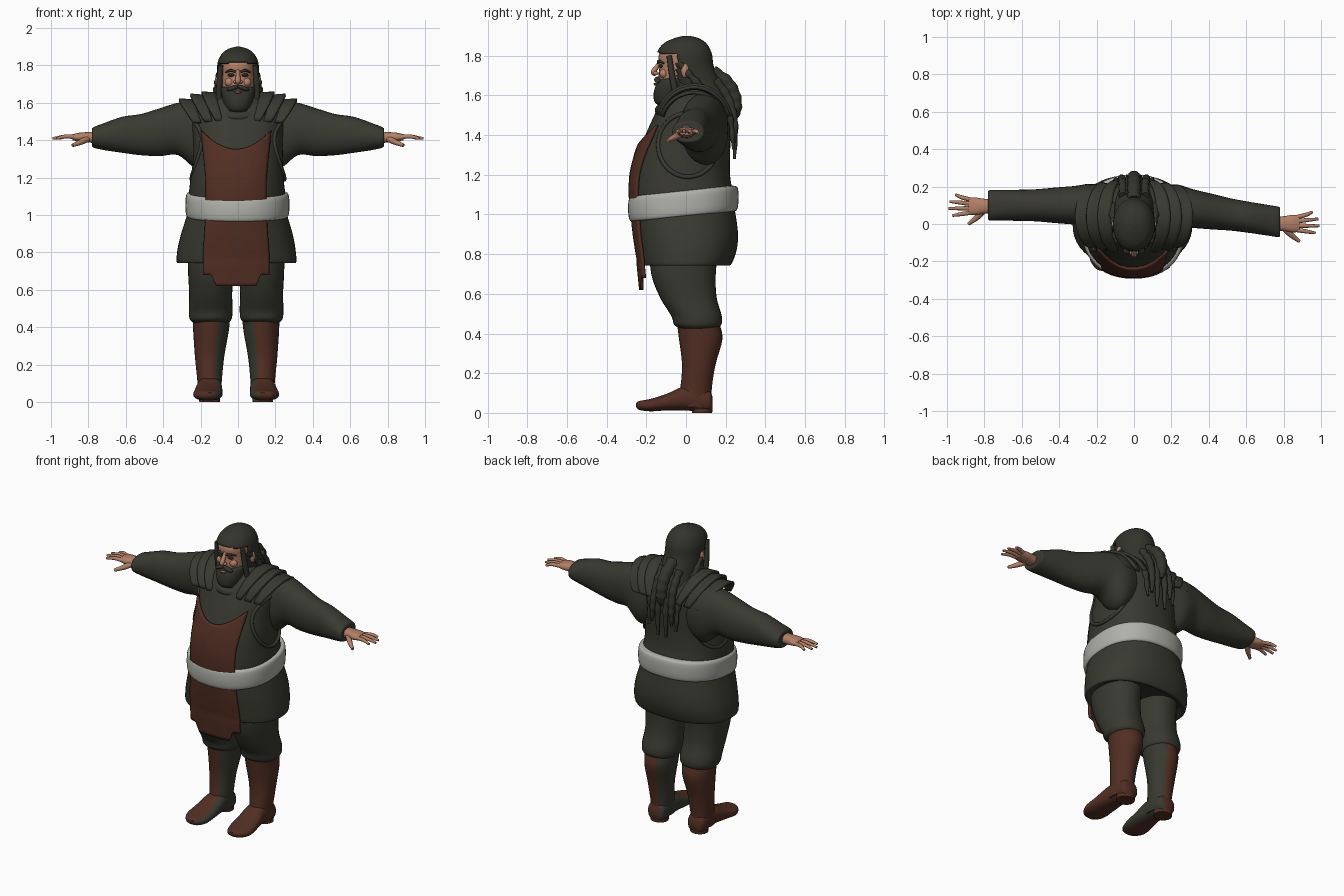
import bpy, bmesh, math
from mathutils import Vector, Matrix

if "Cube" in bpy.data.objects:
    bpy.data.objects.remove(bpy.data.objects["Cube"])


def material(name, rgb):
    m = bpy.data.materials.new(name)
    m.diffuse_color = (*rgb, 1)
    m.use_nodes = True
    m.node_tree.nodes["Principled BSDF"].inputs["Base Color"].default_value = m.diffuse_color
    return m


OLIVE = material("dark olive cloth", (0.040, 0.041, 0.030))
HAIR = material("dark hair", (0.034, 0.034, 0.026))
BROWN = material("brown leather", (0.085, 0.028, 0.017))
BELT = material("pale grey belt", (0.43, 0.44, 0.40))
SKIN = material("skin", (0.45, 0.215, 0.135))
EYE = material("dark eyes", (0.03, 0.018, 0.014))
LIP = material("lips", (0.26, 0.10, 0.075))


def spline(pts, k=5):
    """Catmull-Rom refinement of a list of tuples."""
    p = [Vector(q) for q in pts]
    p = [p[0] * 2 - p[1]] + p + [p[-1] * 2 - p[-2]]
    out = []
    for i in range(1, len(p) - 2):
        a, b, c, d = p[i - 1:i + 3]
        for j in range(k):
            t = j / k
            out.append(0.5 * (2 * b + (c - a) * t + (2 * a - 5 * b + 4 * c - d) * t * t
                              + (3 * b - a - 3 * c + d) * t ** 3))
    return out + [p[-2]]


def finish(name, bm, mats, angle=45):
    bmesh.ops.recalc_face_normals(bm, faces=bm.faces)
    me = bpy.data.meshes.new(name)
    bm.to_mesh(me)
    bm.free()
    for m in mats:
        me.materials.append(m)
    me.shade_smooth()
    me.set_sharp_from_angle(angle=math.radians(angle))
    ob = bpy.data.objects.new(name, me)
    bpy.context.collection.objects.link(ob)
    return ob


def solidify(ob, t, offset=0):
    m = ob.modifiers.new("thickness", 'SOLIDIFY')
    m.thickness, m.offset = t, offset
    return ob


def loft(name, rings, mat, axis='Z', n=2.0, seg=32, edit=None, mats=None, k=5):
    """Rings are (position along axis, centre 1, radius 1, low 2, high 2)."""
    bm = bmesh.new()
    loops = []
    for a, c, r, lo, hi in spline(rings, k):
        loop = []
        for i in range(seg):
            t = 2 * math.pi * i / seg
            u, v = [math.copysign(abs(f) ** (2 / n), f) for f in (math.cos(t), math.sin(t))]
            u, v = c + r * u, (lo + hi) / 2 + (hi - lo) / 2 * v
            loop.append(bm.verts.new({'Z': (u, v, a), 'X': (a, u, v), 'Y': (u, a, v)}[axis]))
        loops.append(loop)
    for A, B in zip(loops, loops[1:]):
        for i in range(seg):
            bm.faces.new((A[i], A[(i + 1) % seg], B[(i + 1) % seg], B[i]))
    bm.faces.new(loops[0])
    bm.faces.new(loops[-1])
    bmesh.ops.recalc_face_normals(bm, faces=bm.faces)
    if edit:
        edit(bm)
    return finish(name, bm, mats or [mat])


def grid(name, fn, nu, nv, mat):
    bm = bmesh.new()
    v = [[bm.verts.new(fn(i / nu, j / nv)) for j in range(nv + 1)] for i in range(nu + 1)]
    for i in range(nu):
        for j in range(nv):
            bm.faces.new((v[i][j], v[i + 1][j], v[i + 1][j + 1], v[i][j + 1]))
    return finish(name, bm, [mat])


def tube(name, pts, mat, bumps=0.0, k=6, cyclic=False):
    """Round strand; points are (x, y, z, radius); bumps give a braided outline."""
    cu = bpy.data.curves.new(name, 'CURVE')
    cu.dimensions, cu.bevel_depth, cu.bevel_resolution = '3D', 1.0, 3
    cu.use_fill_caps = True
    q = spline(pts, k)
    sp = cu.splines.new('POLY')
    sp.points.add(len(q) - 1)
    sp.use_cyclic_u = cyclic
    for i, (p, w) in enumerate(zip(sp.points, q)):
        p.co = (w[0], w[1], w[2], 1)
        p.radius = w[3] * (1 + bumps * math.sin(i * math.pi / 2))
    ob = bpy.data.objects.new(name, cu)
    bpy.context.collection.objects.link(ob)
    cu.materials.append(mat)
    bpy.ops.object.select_all(action='DESELECT')
    ob.select_set(True)
    bpy.context.view_layer.objects.active = ob
    bpy.ops.object.convert(target='MESH')
    bpy.context.object.data.shade_smooth()


def ball(name, loc, size, mat, rot=0):
    bm = bmesh.new()
    m = Matrix.Translation(loc) @ Matrix.Rotation(rot, 4, 'Y') @ Matrix.Diagonal((*size, 1))
    bmesh.ops.create_uvsphere(bm, u_segments=20, v_segments=12, radius=1, matrix=m)
    return finish(name, bm, [mat], 80)


# Torso and skirt
TORSO = [(0.98, -.005, .255, -.26, .235), (1.1, -.005, .258, -.272, .235), (1.2, -.005, .248, -.268, .222),
         (1.3, 0, .24, -.245, .222), (1.4, 0, .24, -.205, .225), (1.5, 0, .245, -.16, .222),
         (1.57, 0, .215, -.125, .2), (1.63, 0, .13, -.09, .15), (1.66, 0, .09, -.06, .11)]
SKIRT = [(.765, -.008, .27, -.18, .18), (.745, -.008, .305, -.21, .21), (.752, -.008, .32, -.225, .23),
         (.82, -.008, .315, -.238, .255), (.9, -.006, .298, -.25, .262), (1.0, -.005, .268, -.26, .25),
         (1.08, -.005, .25, -.26, .235)]
loft("tunic_torso", TORSO, OLIVE, n=2.3, seg=48)
loft("tunic_skirt", SKIRT, OLIVE, n=2.3, seg=48)


def front_y(rings, x, z):
    r = min(spline(rings, 12), key=lambda q: abs(q[0] - z))
    mid, half = (r[3] + r[4]) / 2, (r[4] - r[3]) / 2
    return mid - half * max(0, 1 - abs((x - r[1]) / r[2]) ** 2.3) ** (1 / 2.3)


# Belt, tilted lower at the front
def tilt(bm):
    for v in bm.verts:
        v.co.z += 0.1 * v.co.y


loft("belt", [(.99, -.003, .25, -.26, .235), (1.0, -.003, .273, -.284, .258), (1.055, -.003, .278, -.292, .265),
              (1.11, -.003, .273, -.286, .26), (1.122, -.003, .25, -.26, .235)], BELT, n=2.3, seg=48, edit=tilt)


# Leather apron: bib with scooped top, lower panel with notched corners
def bib(a, b):
    u = 2 * a - 1
    z = 1.04 + b * (.31 + .1 * u * u)
    x = -.01 + u * (.16 + .025 * max(0, (z - 1.2) / .25))
    return x, front_y(TORSO, x, z) - .01, z


def panel(a, b):
    u = 2 * a - 1
    low = .62 + .06 * min(1, max(0, (abs(u) - .62) / .12))
    z = 1.03 + b * (low - 1.03)
    x = -.01 + u * (.158 + .017 * min(1, b * 1.5))
    return x, front_y(SKIRT, x, max(z, .77)) - .012 + max(0, .74 - z) * .1, z


solidify(grid("apron_bib", bib, 24, 20, BROWN), .014)
solidify(grid("apron_panel", panel, 30, 20, BROWN), .014)

# Collar and scarf roll around the neck
for i, (z, r, t) in enumerate([(1.555, .118, .03), (1.59, .105, .026)]):
    pts = [(r * math.cos(a), .015 + (r + .025) * math.sin(a), z + .03 * math.sin(a), t)
           for a in [j * math.pi / 12 for j in range(25)]]
    tube(f"collar_roll_{i}", pts, OLIVE, k=2)

for s in (-1, 1):
    side = "left" if s < 0 else "right"

    # Trousers
    cx = s * .136 - .01
    loft(f"trouser_leg_{side}", [(.425, cx, .095, -.03, .15), (.445, cx, .112, -.06, .178), (.49, cx, .117, -.075, .18),
                                 (.58, cx, .115, -.13, .155), (.7, cx, .121, -.175, .15), (.88, cx, .124, -.19, .17)], OLIVE, n=2.2)

    # Boots with a dark inner panel
    def inner_panel(bm):
        for v in bm.verts:
            v.co.z = max(v.co.z, 0.0)
        for f in bm.faces:
            f.material_index = 1 if f.normal.x * s < -.35 else 0

    bx = s * .142 - .01
    loft(f"boot_shaft_{side}", [(.03, bx, .06, -.05, .128), (.12, bx, .066, -.03, .13), (.24, bx, .078, -.02, .148),
                                (.37, s * .135 - .01, .094, -.035, .183), (.45, s * .132 - .01, .1, -.045, .17)],
         BROWN, edit=inner_panel, mats=[BROWN, OLIVE])
    loft(f"boot_foot_{side}", [(.134, bx, .035, .02, .08), (.11, bx, .058, .003, .12), (0, bx, .066, .012, .135),
                               (-.1, bx + s * .006, .075, .012, .095), (-.18, bx + s * .01, .076, .008, .07),
                               (-.235, bx + s * .006, .05, .015, .06), (-.252, bx, .02, .03, .05)],
         BROWN, 'Y', n=2.4, edit=inner_panel, mats=[BROWN, OLIVE])
    loft(f"boot_heel_{side}", [(0, bx, .055, .03, .132), (.022, bx, .056, .028, .134)], BROWN, k=1)

    # Sleeves; the right arm sweeps slightly forward
    cy = lambda x: .1 - (max(0, min(x, .8) - .2) * .155 if s > 0 else 0)
    loft(f"sleeve_{side}", [(s * x, cy(x), r, lo, hi) for x, r, lo, hi in
                            [(.12, .09, 1.3, 1.58), (.22, .115, 1.25, 1.61), (.32, .103, 1.32, 1.6), (.42, .095, 1.315, 1.57),
                             (.52, .086, 1.32, 1.54), (.62, .083, 1.333, 1.525), (.72, .082, 1.348, 1.49), (.775, .08, 1.362, 1.468),
                             (.78, .06, 1.38, 1.45)]], OLIVE, 'X', n=2.2)

    # Hands
    h = cy(.8) - .005
    loft(f"palm_{side}", [(s * .76, h, .036, 1.385, 1.445), (s * .81, h, .041, 1.388, 1.443), (s * .85, h, .047, 1.393, 1.44),
                          (s * .885, h, .044, 1.4, 1.432)], SKIN, 'X', n=2.4, seg=20)
    for i, (a, b, tip) in enumerate([(.033, .062, .955), (.012, .025, .985), (-.011, -.012, .992), (-.033, -.05, .97)]):
        tube(f"finger_{i}_{side}", [(s * .865, h + a, 1.416, .012), (s * .92, h + (a + b) / 2, 1.42, .011),
                                    (s * tip, h + b, 1.409, .007)], SKIN)
    tube(f"thumb_{side}", [(s * .8, h - .02, 1.41, .018), (s * .84, h - .06, 1.39, .015),
                           (s * .885, h - .095, 1.372, .009)], SKIN)

    # Layered shoulder plates
    for i, (x0, x1, z0, z1) in enumerate([(.12, .195, 1.65, 1.652), (.175, .255, 1.635, 1.642), (.235, .315, 1.612, 1.615)]):
        def plate(a, b):
            t = -1.3 + 2.65 * a
            z_top = z0 + (z1 - z0) * b
            x = x0 + (x1 - x0) * b - .045 * t * t * (.5 + .5 * b)
            return s * x, .04 + (.185 - .012 * i + .008 * b) * math.sin(t), 1.45 + (z_top - 1.45) * math.cos(t)
        solidify(grid(f"shoulder_plate_{i}_{side}", plate, 24, 4, OLIVE), .016)

    # Vest armhole edge
    hole = []
    for j in range(29):
        a = 2 * math.pi * j / 28
        y, z = .01 + .15 * math.cos(a), 1.35 + .16 * math.sin(a)
        r = min(spline(TORSO, 8), key=lambda q: abs(q[0] - z))
        v = (y - (r[3] + r[4]) / 2) / ((r[4] - r[3]) / 2)
        hole.append((s * r[2] * (1 - min(.98, abs(v)) ** 2.3) ** (1 / 2.3), y, z, .011))
    tube(f"armhole_edge_{side}", hole, OLIVE, k=2)

    # Eyes, brows, ears, moustache and cheeks
    ball(f"eye_{side}", (s * .036, -.127, 1.748), (.019, .012, .009), EYE)
    tube(f"brow_{side}", [(s * .014, -.141, 1.765, .006), (s * .04, -.136, 1.773, .007), (s * .066, -.112, 1.762, .004)], HAIR)
    ball(f"cheek_{side}", (s * .045, -.112, 1.71), (.026, .022, .024), SKIN)
    ball(f"ear_{side}", (s * .108, -.005, 1.725), (.014, .02, .036), SKIN)
    ball(f"nostril_{side}", (s * .013, -.152, 1.712), (.011, .014, .01), SKIN)
    ball(f"moustache_{side}", (s * .027, -.143, 1.679), (.034, .018, .012), HAIR, s * .35)

    # Braids over the ears and loose strands down the back
    tube(f"side_braid_{side}", [(s * .1, -.03, 1.76, .014), (s * .112, .04, 1.68, .018), (s * .112, .12, 1.6, .018),
                                (s * .1, .215, 1.5, .017), (s * .095, .24, 1.33, .009)], HAIR, .25, 8)
    tube(f"temple_lock_{side}", [(s * .092, -.085, 1.8, .014), (s * .1, -.07, 1.7, .016), (s * .103, -.05, 1.6, .016)], HAIR)
    for i, (x, z) in enumerate([(.025, 1.28), (.06, 1.36)]):
        tube(f"back_strand_{i}_{side}", [(s * x, .15, 1.68, .022), (s * x, .215, 1.58, .022), (s * x * 1.1, .245, 1.46, .018),
                                         (s * x * 1.15, .245, z, .008)], HAIR, .12, 8)

# Head, nose and mouth
loft("face", [(1.55, 0, .065, -.07, .09), (1.62, 0, .074, -.122, .1), (1.68, 0, .084, -.138, .1), (1.75, 0, .09, -.134, .1),
              (1.8, 0, .092, -.138, .1), (1.84, 0, .08, -.115, .09), (1.86, 0, .05, -.07, .06)], SKIN, n=2.2)
tube("nose", [(0, -.128, 1.775, .01), (0, -.146, 1.745, .012), (0, -.164, 1.717, .014), (0, -.15, 1.705, .01)], SKIN)
ball("mouth", (0, -.152, 1.657), (.022, .011, .007), LIP)
loft("beard", [(1.54, 0, .035, -.12, -.03), (1.565, 0, .062, -.157, 0), (1.61, 0, .08, -.163, .01), (1.65, 0, .089, -.152, .01),
               (1.675, 0, .091, -.138, .01), (1.685, 0, .085, -.12, .01)], HAIR, n=2.2)


# Swept-back hair with an open face
def open_face(bm):
    bad = []
    for f in bm.faces:
        c = f.calc_center_median()
        if c.y < -.045 and c.z < 1.815 + .12 * (.05 - abs(c.x)):
            bad.append(f)
    bmesh.ops.delete(bm, geom=bad, context='FACES')


solidify(loft("hair", [(1.5, 0, .1, .06, .235), (1.57, 0, .108, 0, .222), (1.65, 0, .106, -.06, .185), (1.74, 0, .11, -.125, .142),
                       (1.81, 0, .11, -.146, .13), (1.86, 0, .088, -.115, .105), (1.888, 0, .052, -.06, .065),
                       (1.9, 0, .012, -.015, .02)], HAIR, n=2.1, seg=48, edit=open_face, k=7), .012, -1)
tube("ponytail", [(0, .13, 1.72, .035), (0, .205, 1.665, .036), (0, .243, 1.6, .034), (0, .25, 1.53, .032), (0, .245, 1.48, .014)],
     HAIR, .08)
